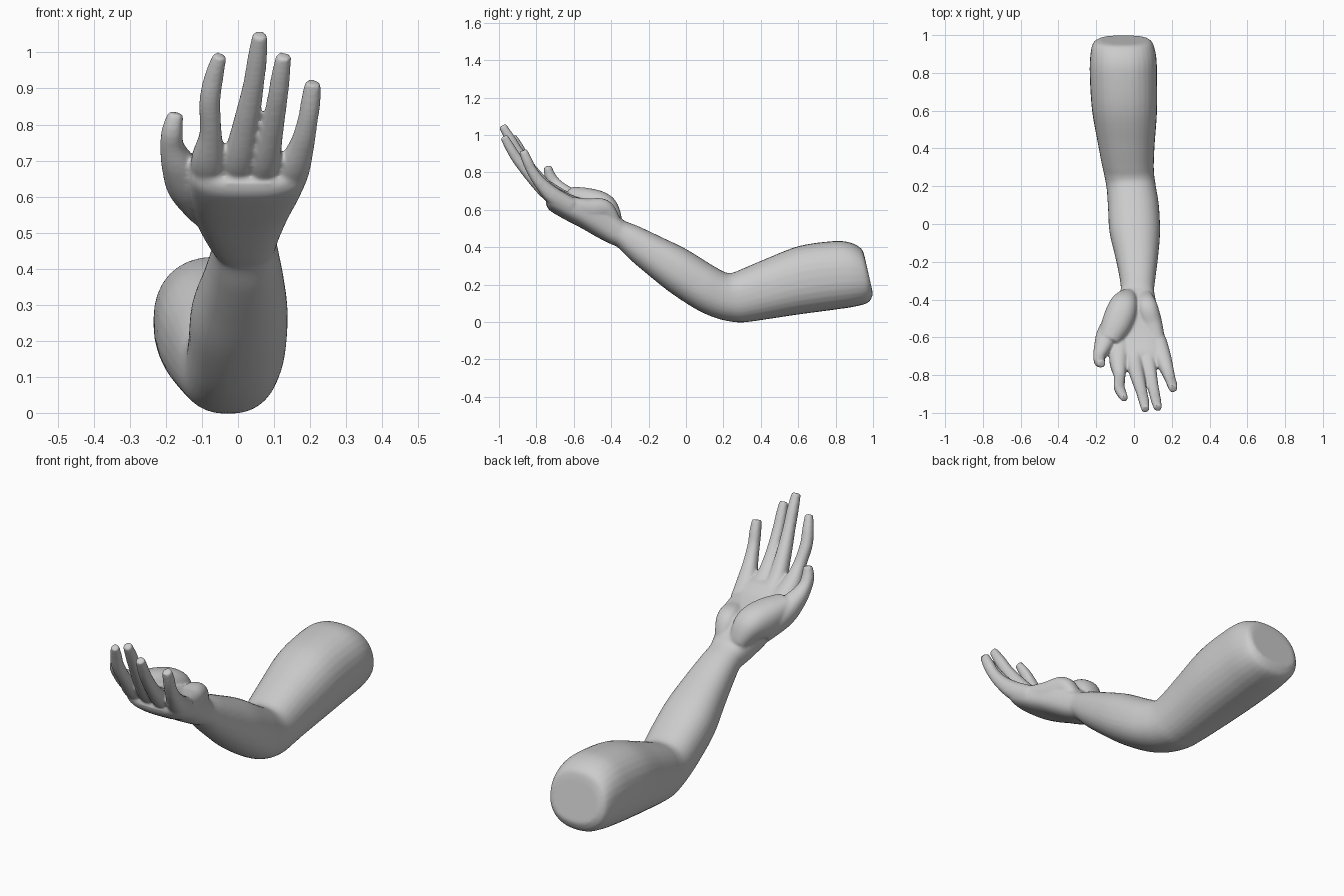
import bpy, bmesh, math
from mathutils import Vector

bm = bmesh.new()
SIDES = 32


def resample(rows, steps):
    """Catmull-Rom interpolation through rows of numbers."""
    out = []
    n = len(rows)
    for i in range(n - 1):
        p0, p1, p2, p3 = (rows[max(i - 1, 0)], rows[i], rows[i + 1], rows[min(i + 2, n - 1)])
        for k in range(steps):
            t = k / steps
            out.append([0.5 * (2 * b + (c - a) * t + (2 * a - 5 * b + 4 * c - d) * t * t
                               + (3 * b - a - 3 * c + d) * t ** 3)
                        for a, b, c, d in zip(p0, p1, p2, p3)])
    out.append(list(rows[-1]))
    return out


def skin(rings, power):
    """Closed loft through (centre, half-width vector, half-height vector) rings."""
    loops = []
    for c, u, v in rings:
        loop = []
        for k in range(SIDES):
            a = 2 * math.pi * k / SIDES
            ca, sa = math.cos(a), math.sin(a)
            cu = math.copysign(abs(ca) ** (2 / power), ca)
            sv = math.copysign(abs(sa) ** (2 / power), sa)
            loop.append(bm.verts.new(c + u * cu + v * sv))
        loops.append(loop)
    for a, b in zip(loops, loops[1:]):
        for k in range(SIDES):
            j = (k + 1) % SIDES
            bm.faces.new((a[k], a[j], b[j], b[k]))
    bm.faces.new(loops[0][::-1])
    bm.faces.new(loops[-1])


def limb(rows, power=2.3):
    """Rows: x left, x right, top y, top z, bottom y, bottom z."""
    rings = []
    for xl, xr, yt, zt, yb, zb in resample(rows, 6):
        rings.append((Vector(((xl + xr) / 2, (yt + yb) / 2, (zt + zb) / 2)),
                      Vector(((xr - xl) / 2, 0, 0)),
                      Vector((0, (yt - yb) / 2, (zt - zb) / 2))))
    skin(rings, power)


def digit(rows, depth=1.0):
    """Rows: x, y, z, radius along the path."""
    pts = resample(rows, 8)
    rings = []
    for i, (x, y, z, r) in enumerate(pts):
        t = (Vector(pts[min(i + 1, len(pts) - 1)][:3]) - Vector(pts[max(i - 1, 0)][:3])).normalized()
        u = (Vector((1, 0, 0)) - t * t.x).normalized()
        rings.append((Vector((x, y, z)), u * r, t.cross(u) * r * depth))
    skin(rings, 2.3)


# Upper arm, elbow, forearm and wrist
limb([(-.185, .075, .955, .35, 1.0, .15),
      (-.218, .10, .935, .395, .975, .105),
      (-.232, .118, .87, .427, .90, .082),
      (-.234, .122, .78, .432, .78, .064),
      (-.222, .122, .60, .405, .60, .04),
      (-.192, .11, .42, .335, .44, .016),
      (-.172, .105, .30, .284, .35, .003),
      (-.158, .107, .245, .263, .275, -.002),
      (-.145, .118, .205, .268, .17, .018),
      (-.138, .132, .13, .31, .06, .065),
      (-.13, .138, .0, .39, -.08, .155),
      (-.10, .128, -.14, .458, -.20, .25),
      (-.078, .115, -.25, .51, -.30, .335),
      (-.07, .106, -.335, .545, -.37, .403),
      (-.085, .112, -.40, .595, -.43, .43)])

# Palm
limb([(-.07, .105, -.33, .54, -.365, .402),
      (-.092, .115, -.385, .59, -.42, .425),
      (-.115, .132, -.45, .635, -.49, .462),
      (-.13, .150, -.52, .652, -.565, .505),
      (-.135, .172, -.60, .675, -.655, .552),
      (-.133, .188, -.67, .708, -.73, .598),
      (-.12, .18, -.71, .715, -.75, .635)], 2.5)

# Heel pads of the palm: thumb side and little finger side
digit([(-.03, -.38, .53, .045), (-.055, -.44, .605, .078),
       (-.09, -.53, .635, .082), (-.135, -.62, .665, .06)])
digit([(.06, -.38, .53, .035), (.07, -.44, .60, .055),
       (.095, -.53, .605, .055), (.12, -.62, .625, .045)])

# Thumb
digit([(-.08, -.49, .57, .06), (-.135, -.585, .635, .062), (-.166, -.655, .69, .047),
       (-.183, -.70, .74, .033), (-.182, -.728, .785, .029), (-.172, -.74, .832, .021)])

# Index, middle, ring and little fingers
fingers = [
    [(-.075, -.64, .64, .052), (-.082, -.73, .70, .048), (-.076, -.805, .775, .031),
     (-.078, -.862, .865, .029), (-.066, -.895, .935, .026), (-.05, -.925, .992, .019)],
    [(.0, -.64, .64, .047), (.003, -.735, .70, .044), (.022, -.82, .80, .036),
     (.042, -.895, .905, .029), (.053, -.94, .98, .027), (.061, -.982, 1.05, .021)],
    [(.065, -.64, .64, .047), (.075, -.735, .69, .042), (.093, -.825, .775, .032),
     (.109, -.90, .868, .028), (.118, -.94, .932, .026), (.127, -.974, .992, .021)],
    [(.125, -.62, .62, .048), (.152, -.71, .675, .046), (.178, -.78, .745, .034),
     (.193, -.825, .81, .028), (.202, -.85, .865, .027), (.208, -.872, .917, .022)],
]
for path in fingers:
    digit(path)

bmesh.ops.recalc_face_normals(bm, faces=bm.faces)
mesh = bpy.data.meshes.new("arm_and_hand")
bm.to_mesh(mesh)
bm.free()
arm = bpy.data.objects.new("arm_and_hand", mesh)
bpy.context.collection.objects.link(arm)

# Fuse all parts into one smooth skin
fuse = arm.modifiers.new("fuse", 'REMESH')
fuse.mode = 'VOXEL'
fuse.voxel_size = 0.007
fuse.use_smooth_shade = True
soften = arm.modifiers.new("soften", 'SMOOTH')
soften.factor = 0.5
soften.iterations = 8
